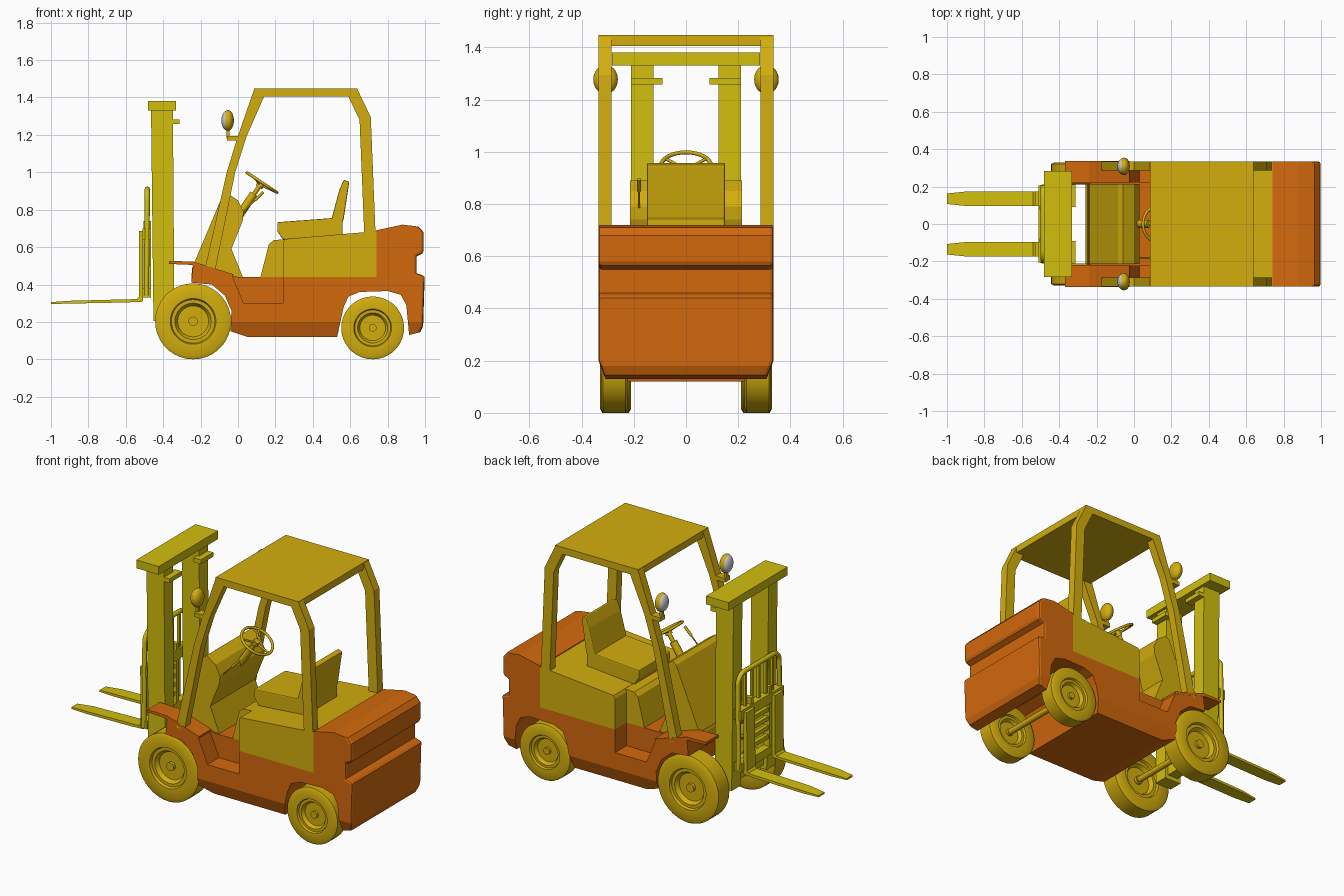
import bpy, bmesh, math
from mathutils import Vector, Matrix

if "Cube" in bpy.data.objects:
    bpy.data.objects.remove(bpy.data.objects["Cube"])


def material(name, rgb):
    m = bpy.data.materials.new(name)
    m.diffuse_color = (*rgb, 1)
    m.use_nodes = True
    m.node_tree.nodes["Principled BSDF"].inputs["Base Color"].default_value = m.diffuse_color
    return m


ORANGE = material("orange_paint", (0.65, 0.14, 0.004))
YELLOW = material("yellow_paint", (0.65, 0.42, 0.004))
LIME = material("mast_paint", (0.65, 0.52, 0.004))


def finish(name, bm, mat, mirror=False, bevel=0, smooth=False):
    bmesh.ops.recalc_face_normals(bm, faces=bm.faces)
    me = bpy.data.meshes.new(name)
    bm.to_mesh(me)
    bm.free()
    ob = bpy.data.objects.new(name, me)
    bpy.context.collection.objects.link(ob)
    if mat:
        me.materials.append(mat)
    if bevel:
        b = ob.modifiers.new("bevel", 'BEVEL')
        b.width, b.segments, b.limit_method = bevel, 2, 'ANGLE'
    if mirror:
        ob.modifiers.new("mirror", 'MIRROR').use_axis = (False, True, False)
    if smooth:
        bpy.ops.object.select_all(action='DESELECT')
        ob.select_set(True)
        bpy.context.view_layer.objects.active = ob
        bpy.ops.object.shade_smooth_by_angle(angle=math.radians(35))
    return ob


def prism_bm(pts, y0, y1):
    """Side profile in x/z, extruded from y0 to y1."""
    bm = bmesh.new()
    f = bm.faces.new([bm.verts.new((x, y0, z)) for x, z in pts])
    ext = bmesh.ops.extrude_face_region(bm, geom=[f])
    bmesh.ops.translate(bm, vec=(0, y1 - y0, 0),
                        verts=[v for v in ext["geom"] if isinstance(v, bmesh.types.BMVert)])
    return bm


def prism(name, pts, y0, y1, mat, **kw):
    return finish(name, prism_bm(pts, y0, y1), mat, **kw)


def box(name, x0, x1, y0, y1, z0, z1, mat, **kw):
    return prism(name, [(x0, z0), (x1, z0), (x1, z1), (x0, z1)], y0, y1, mat, **kw)


def tube(name, pts, r, mat, cyclic=False):
    cu = bpy.data.curves.new(name, 'CURVE')
    cu.dimensions, cu.bevel_depth, cu.bevel_resolution, cu.use_fill_caps = '3D', r, 2, True
    sp = cu.splines.new('POLY')
    sp.points.add(len(pts) - 1)
    for p, c in zip(sp.points, pts):
        p.co = (*c, 1)
    sp.use_cyclic_u = cyclic
    cu.materials.append(mat)
    ob = bpy.data.objects.new(name, cu)
    bpy.context.collection.objects.link(ob)
    return ob


def ellipsoid(name, loc, size, mat):
    bm = bmesh.new()
    bmesh.ops.create_uvsphere(bm, u_segments=20, v_segments=12, radius=1,
                              matrix=Matrix.Translation(loc) @ Matrix.Diagonal((*size, 1)))
    return finish(name, bm, mat, mirror=True, smooth=True)


# Wheels: lathed tyre and recessed rim, with an axle between each pair
def wheel_pair(name, x, R, y, w):
    half = [(0, .6), (.12, .6), (.12, .3), (.4, .3), (.47, .7), (.56, .7), (.59, .95), (.9, 1), (.98, .85)]
    prof = half + [(r, -t) for r, t in reversed(half)]
    bm = bmesh.new()
    vs = [bm.verts.new((x + r * R / .98, y + t * w, R)) for r, t in prof]
    es = [bm.edges.new(p) for p in zip(vs, vs[1:])]
    bmesh.ops.spin(bm, geom=vs + es, cent=(x, y, R), axis=(0, 1, 0), steps=36, angle=2 * math.pi)
    bmesh.ops.remove_doubles(bm, verts=bm.verts, dist=1e-5)
    finish(name + "_wheels", bm, YELLOW, mirror=True, smooth=True)
    tube(name + "_axle", [(x, -y, R), (x, y, R)], 0.018, YELLOW)


wheel_pair("front", -0.24, 0.203, 0.27, 0.06)
wheel_pair("rear", 0.72, 0.168, 0.275, 0.05)

# Chassis and counterweight in one profile, with both wheel arches
W = 0.335
body = [(-0.25, 0.41), (-0.14, 0.40), (-0.07, 0.34), (-0.035, 0.26), (-0.04, 0.15), (0.05, 0.12),
        (0.53, 0.12), (0.565, 0.28), (0.59, 0.335), (0.65, 0.36), (0.80, 0.365), (0.87, 0.345),
        (0.90, 0.29), (0.915, 0.13), (0.975, 0.145), (0.99, 0.18), (0.998, 0.44), (0.985, 0.45), (0.955, 0.46),
        (0.955, 0.55), (0.985, 0.565), (0.992, 0.58), (0.992, 0.68), (0.965, 0.71), (0.88, 0.72),
        (0.74, 0.69), (0.74, 0.44), (0.0, 0.44), (-0.24, 0.505)]
bm = prism_bm(body, -W, W)


def rear_rim(e):
    a, b = (v.co for v in e.verts)
    m = (a + b) / 2
    return a.y * b.y > 0 and abs(a.y - b.y) < 1e-4 and m.x > 0.95


bmesh.ops.bevel(bm, geom=[e for e in bm.edges if rear_rim(e)], offset=0.014,
                segments=2, profile=0.5, affect='EDGES', clamp_overlap=True)
bmesh.ops.bisect_plane(bm, geom=bm.verts[:] + bm.edges[:] + bm.faces[:],
                       plane_co=(0, 0, 0.2), plane_no=(0, 0, 1))
for v in bm.verts:
    if v.co.z < 0.2:
        v.co.y *= 1 - 0.09 * (0.2 - v.co.z) / 0.08
chassis = finish("chassis", bm, ORANGE)

# Step recess on both sides
for s in (1, -1):
    cutter = prism("step_cutter", [(-0.04, 0.47), (0.03, 0.30), (0.24, 0.30), (0.24, 0.5)],
                   s * 0.225, s * 0.4, None)
    cutter.hide_render = True
    mod = chassis.modifiers.new("step", 'BOOLEAN')
    mod.operation, mod.object, mod.solver = 'DIFFERENCE', cutter, 'EXACT'
    bpy.context.view_layer.objects.active = chassis
    bpy.ops.object.modifier_apply(modifier=mod.name)
    bpy.data.objects.remove(cutter)

prism("fenders", [(-0.37, 0.51), (-0.25, 0.505), (-0.03, 0.44), (-0.025, 0.455), (-0.24, 0.523), (-0.37, 0.526)],
      0.22, 0.336, ORANGE, mirror=True)

# Engine hood: wide rear part and narrower nose
prism("hood", [(0.24, 0.44), (0.74, 0.44), (0.74, 0.685), (0.25, 0.643), (0.24, 0.625)], -W, W, YELLOW)
prism("hood_nose", [(0.12, 0.44), (0.26, 0.44), (0.26, 0.643), (0.19, 0.637), (0.165, 0.615)],
      -0.225, 0.225, YELLOW)

# Seat
prism("seat_cushion", [(0.21, 0.685), (0.24, 0.64), (0.56, 0.66), (0.56, 0.755), (0.50, 0.755), (0.21, 0.733)],
      -0.15, 0.15, YELLOW, bevel=0.006)
prism("seat_back", [(0.50, 0.75), (0.54, 0.69), (0.565, 0.75), (0.595, 0.95), (0.565, 0.96), (0.54, 0.90)],
      -0.15, 0.15, YELLOW, bevel=0.006)

# Dashboard cowl
prism("dashboard", [(-0.25, 0.43), (0.03, 0.43), (-0.035, 0.59), (0.025, 0.74), (0.03, 0.79),
                    (0.0, 0.85), (-0.06, 0.89), (-0.085, 0.87), (-0.245, 0.49)], -0.215, 0.215, YELLOW)

# Steering wheel, column and lever
centre = Vector((0.128, 0, 0.945))
tilt = Matrix.Rotation(math.radians(33.5), 3, 'Y')
ring = [centre + tilt @ Vector((0.096 * math.cos(a), 0.096 * math.sin(a), 0))
        for a in (i * math.tau / 32 for i in range(32))]
tube("steering_wheel_rim", ring, 0.008, YELLOW, cyclic=True)
for i in (0, 11, 21):
    tube("steering_spoke", [centre - tilt @ Vector((0, 0, 0.015)), ring[i]], 0.006, YELLOW)
tube("steering_hub", [centre - tilt @ Vector((0, 0, 0.03)), centre], 0.02, YELLOW)
tube("steering_column", [(0.0, 0, 0.76), centre], 0.012, YELLOW)
tube("column_sleeve", [(0.0, 0, 0.76), (0.085, 0, 0.885)], 0.022, YELLOW)
tube("control_lever", [(0.01, -0.18, 0.77), (0.10, -0.18, 0.86)], 0.004, YELLOW)
tube("lever_grip", [(0.09, -0.18, 0.85), (0.135, -0.18, 0.895)], 0.008, YELLOW)

# Overhead guard: roof and four bent pillars
box("roof", 0.085, 0.64, -W, W, 1.405, 1.447, YELLOW)
prism("front_pillars", [(0.085, 1.44), (-0.005, 1.18), (-0.06, 1.0), (-0.18, 0.47), (-0.125, 0.46),
                        (-0.015, 1.0), (0.045, 1.19), (0.14, 1.406)], 0.285, W, YELLOW, mirror=True)
prism("rear_pillars", [(0.64, 1.44), (0.71, 1.295), (0.735, 0.68), (0.675, 0.67), (0.65, 1.28), (0.59, 1.406)],
      0.285, W, YELLOW, mirror=True)

# Head lamps with brackets and grey lenses
ellipsoid("lamp_housings", (-0.053, 0.308, 1.277), (0.031, 0.047, 0.056), YELLOW)
ellipsoid("lamp_lenses", (-0.06, 0.308, 1.277), (0.029, 0.043, 0.052), None)
box("lamp_brackets", -0.06, 0.02, 0.285, 0.335, 1.17, 1.195, YELLOW, mirror=True)
box("lamp_stems", -0.062, -0.045, 0.3, 0.316, 1.18, 1.24, YELLOW, mirror=True)

# Mast
prism("mast_rails", [(-0.452, 0.205), (-0.34, 0.205), (-0.348, 1.34), (-0.465, 1.34)],
      0.125, 0.21, LIME, mirror=True)
box("mast_top_bar", -0.482, -0.332, -0.283, 0.283, 1.33, 1.38, LIME)
box("mast_tabs", -0.36, -0.312, 0.09, 0.21, 1.257, 1.283, LIME, mirror=True)
box("mast_lower_beam", -0.43, -0.36, -0.13, 0.13, 0.23, 0.32, LIME)

# Load backrest: arched frame with upright bars
arch = [(-0.49, 0.197, 0.34)]
arch += [(-0.485, 0.137 + 0.06 * math.cos(a), 0.85 + 0.06 * math.sin(a))
         for a in (i * math.pi / 10 for i in range(6))]
arch += [(x, -y, z) for x, y, z in reversed(arch)]
tube("backrest_frame", arch, 0.014, LIME)
for i in range(5):
    y = -0.13 + i * 0.065
    box("backrest_bar", -0.493, -0.477, y - 0.007, y + 0.007, 0.69, 0.91, LIME)

# Fork carriage with slats
box("carriage_top_rail", -0.51, -0.465, -0.205, 0.205, 0.64, 0.70, LIME)
box("carriage_bottom_rail", -0.51, -0.465, -0.205, 0.205, 0.33, 0.38, LIME)
box("carriage_uprights", -0.505, -0.465, 0.075, 0.10, 0.33, 0.74, LIME, mirror=True)
for i in range(4):
    z = 0.425 + i * 0.055
    box("carriage_slat", -0.498, -0.475, -0.08, 0.08, z, z + 0.025, LIME)

# Forks with tapered rounded tips
bm = prism_bm([(-1.0, 0.296), (-0.9, 0.298), (-0.6, 0.304), (-0.51, 0.308), (-0.507, 0.32), (-0.507, 0.685),
               (-0.528, 0.685), (-0.53, 0.335), (-0.54, 0.322), (-0.9, 0.313), (-1.0, 0.306)], 0.095, 0.175)
for v in bm.verts:
    if v.co.x < -0.85:
        v.co.y = 0.135 + (v.co.y - 0.135) * (0.7 if v.co.x < -0.95 else 0.96)
finish("forks", bm, LIME, mirror=True)
